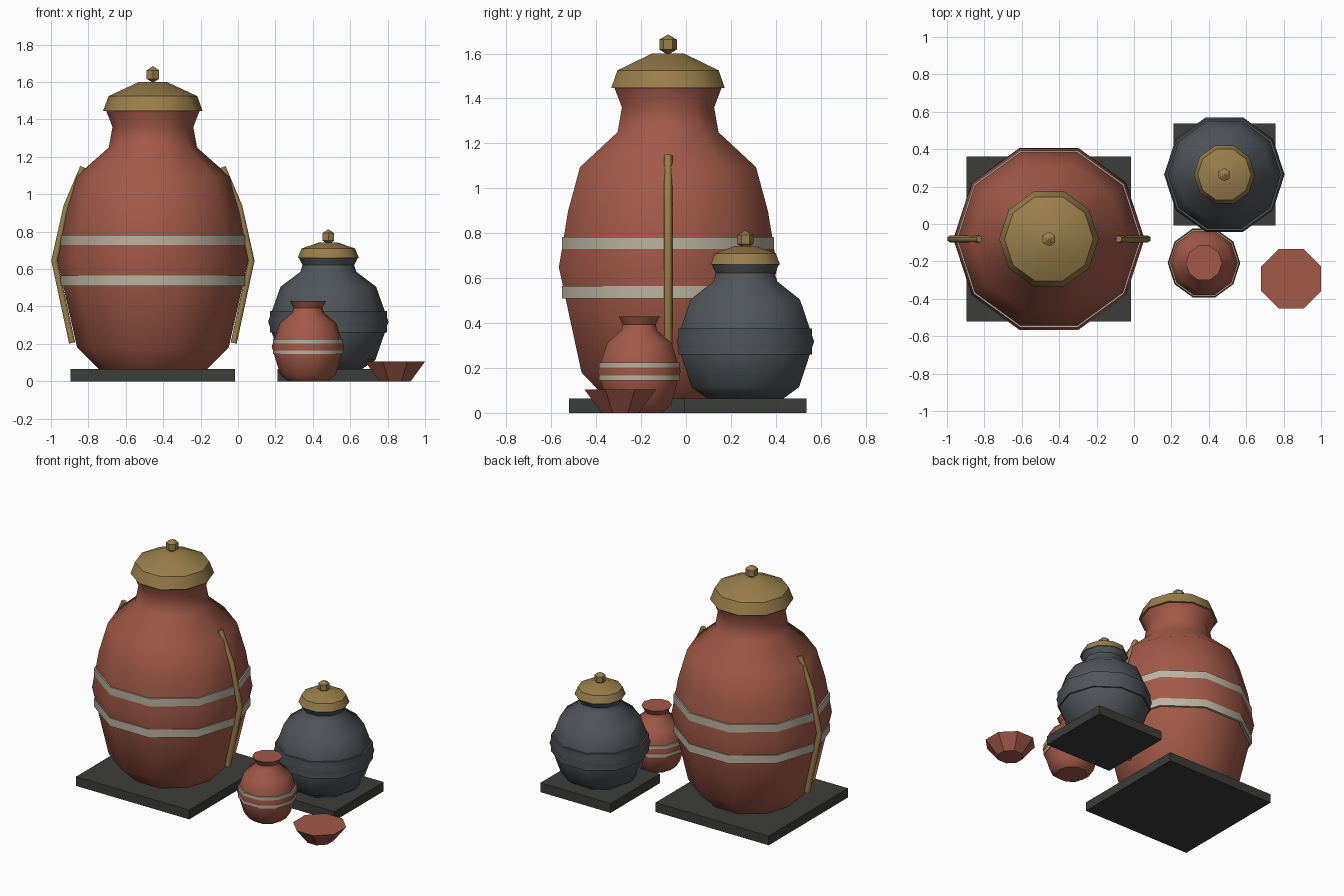
import bpy, bmesh
from math import cos, sin, pi, radians

if "Cube" in bpy.data.objects:
    bpy.data.objects.remove(bpy.data.objects["Cube"])


def material(name, rgb):
    m = bpy.data.materials.new(name)
    m.diffuse_color = (*rgb, 1)
    m.use_nodes = True
    m.node_tree.nodes["Principled BSDF"].inputs["Base Color"].default_value = m.diffuse_color
    return m


TERRACOTTA = material("terracotta", (0.36, 0.10, 0.065))
SLATE = material("slate_glaze", (0.08, 0.09, 0.10))
BRASS = material("brass", (0.32, 0.21, 0.07))
CREAM = material("cream_slip", (0.50, 0.45, 0.35))
STONE = material("dark_stone", (0.045, 0.045, 0.042))


def finish(name, bm, mat, loc, angle=40):
    bmesh.ops.recalc_face_normals(bm, faces=bm.faces)
    me = bpy.data.meshes.new(name)
    bm.to_mesh(me)
    bm.free()
    me.materials.append(mat)
    ob = bpy.data.objects.new(name, me)
    ob.location = loc
    bpy.context.collection.objects.link(ob)
    if angle:
        bpy.ops.object.select_all(action='DESELECT')
        ob.select_set(True)
        bpy.context.view_layer.objects.active = ob
        bpy.ops.object.shade_smooth_by_angle(angle=radians(angle))
    return ob


def lathe(name, profile, mat, x, y, sides=10, turn=0.0, angle=40):
    """Closed turned shape from (radius, z) points."""
    bm = bmesh.new()
    rings = [[bm.verts.new((r * cos(turn + 2 * pi * i / sides),
                            r * sin(turn + 2 * pi * i / sides), z))
              for i in range(sides)] for r, z in profile]
    for a, b in zip(rings, rings[1:]):
        for i in range(sides):
            j = (i + 1) % sides
            bm.faces.new((a[i], a[j], b[j], b[i]))
    bm.faces.new(rings[0][::-1])
    bm.faces.new(rings[-1])
    return finish(name, bm, mat, (x, y, 0), angle)


def band(name, r, z0, z1, mat, x, y):
    return lathe(name, [(r, z0), (r, z1)], mat, x, y)


def plinth(name, size, height, x, y):
    bm = bmesh.new()
    bmesh.ops.create_cube(bm, size=1)
    bmesh.ops.scale(bm, vec=(size, size, height), verts=bm.verts)
    return finish(name, bm, STONE, (x, y, height / 2), 0)


def knob(name, r, x, y, z):
    bm = bmesh.new()
    bmesh.ops.create_uvsphere(bm, u_segments=6, v_segments=3, radius=r)
    return finish(name, bm, BRASS, (x, y, z), 0)


# Large terracotta jar
JX, JY = -0.455, -0.08
plinth("large_jar_plinth", 0.88, 0.065, JX, JY)
lathe("large_jar_body",
      [(0.29, 0.065), (0.405, 0.18), (0.511, 0.648), (0.468, 0.898), (0.412, 1.094),
       (0.236, 1.25), (0.216, 1.36), (0.25, 1.446)], TERRACOTTA, JX, JY)
band("large_jar_lower_band", 0.497, 0.509, 0.566, CREAM, JX, JY)
band("large_jar_upper_band", 0.497, 0.727, 0.783, CREAM, JX, JY)
lathe("large_jar_lid", [(0.266, 1.446), (0.237, 1.525), (0.075, 1.60)], BRASS, JX, JY)
knob("large_jar_knob", 0.045, JX, JY, 1.64)

# Brass strap handles on both sides of the large jar
for side, label in ((-1, "left"), (1, "right")):
    cu = bpy.data.curves.new(label + "_handle", 'CURVE')
    cu.dimensions = '3D'
    cu.bevel_depth = 0.019
    cu.bevel_resolution = 1
    cu.use_fill_caps = True
    path = [(0.373, 1.145), (0.462, 0.935), (0.527, 0.645), (0.432, 0.205)]
    sp = cu.splines.new('POLY')
    sp.points.add(len(path) - 1)
    for p, (r, z) in zip(sp.points, path):
        p.co = (side * r, 0, z, 1)
    cu.materials.append(BRASS)
    ob = bpy.data.objects.new(label + "_handle", cu)
    ob.location = (JX, JY, 0)
    bpy.context.collection.objects.link(ob)

# Slate jar
SX, SY = 0.483, 0.264
plinth("slate_jar_plinth", 0.546, 0.065, SX, SY)
lathe("slate_jar_body",
      [(0.18, 0.065), (0.252, 0.115), (0.322, 0.318), (0.256, 0.505),
       (0.15, 0.585), (0.138, 0.622), (0.157, 0.66)], SLATE, SX, SY)
band("slate_jar_band", 0.313, 0.26, 0.376, SLATE, SX, SY)
lathe("slate_jar_lid", [(0.163, 0.66), (0.143, 0.71), (0.048, 0.743)], BRASS, SX, SY)
knob("slate_jar_knob", 0.041, SX, SY, 0.772)

# Small terracotta vase
VX, VY = 0.374, -0.208
lathe("small_vase_body",
      [(0.105, 0.0), (0.148, 0.035), (0.194, 0.185), (0.15, 0.312),
       (0.083, 0.368), (0.077, 0.393), (0.097, 0.43)], TERRACOTTA, VX, VY)
band("small_vase_band", 0.188, 0.145, 0.225, CREAM, VX, VY)

# Octagonal bowl
lathe("bowl", [(0.09, 0.0), (0.173, 0.105)], TERRACOTTA, 0.84, -0.293,
      sides=8, turn=pi / 8, angle=0)
